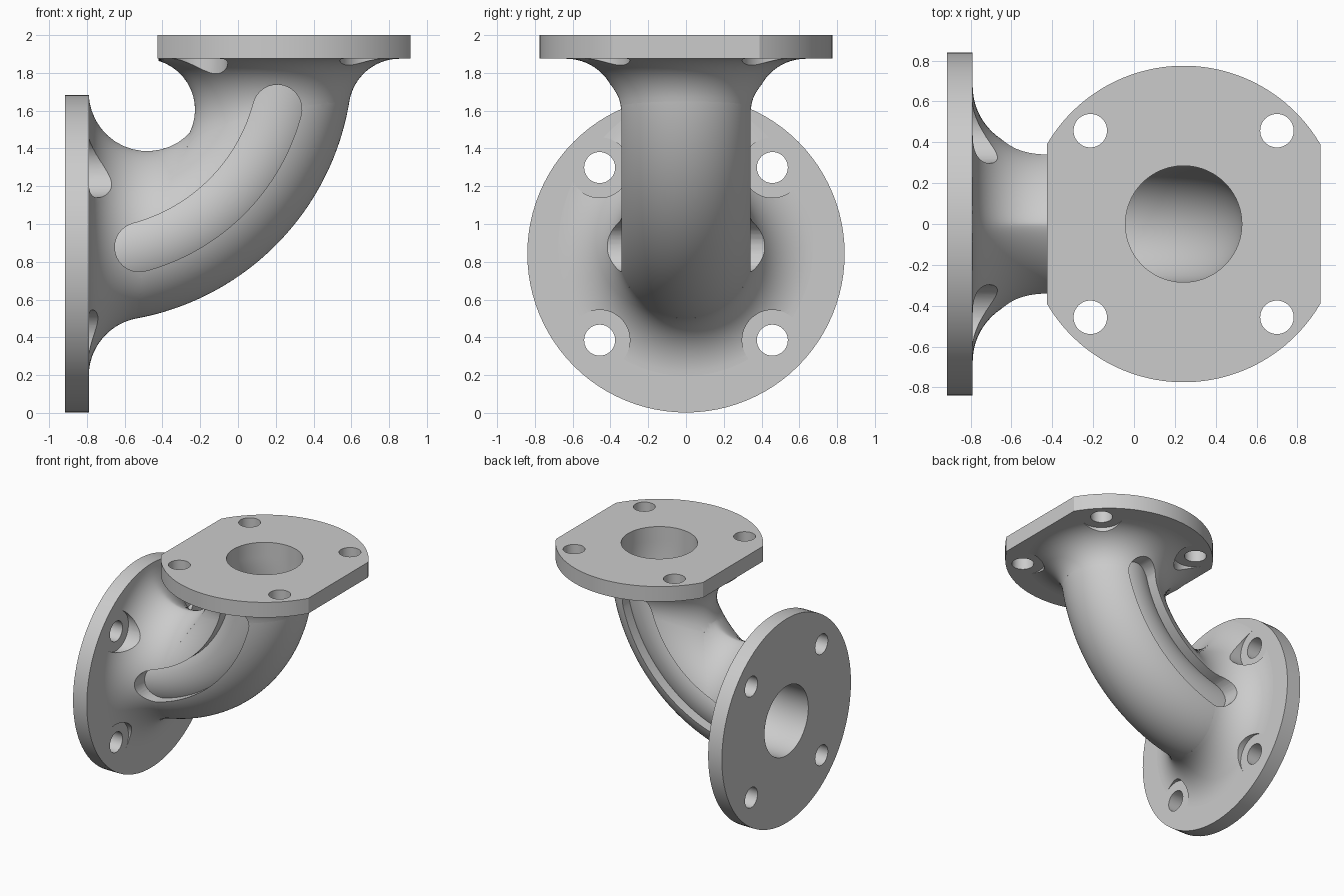
import bpy, bmesh
from math import pi, sin, cos, asin, sqrt, radians
from mathutils import Vector

if "Cube" in bpy.data.objects:
    bpy.data.objects.remove(bpy.data.objects["Cube"])

CX, CZ = -0.79, 1.875        # bend centre, where both flange faces meet
BEND, TUBE, BORE = 1.033, 0.365, 0.285
THICK, BURY, BOLT = 0.125, 0.02, 0.457
SEG = 96

grey = bpy.data.materials.new("cast_grey")
grey.use_nodes = True
grey.diffuse_color = (0.6, 0.6, 0.6, 1)
grey.node_tree.nodes["Principled BSDF"].inputs["Base Color"].default_value = (0.6, 0.6, 0.6, 1)


def side(u, w, y):
    """u = distance from the side flange face, w = distance below the bend centre."""
    return Vector((CX + u, y, CZ - w))


def top(u, w, y):
    """Same frame, swapped for the top flange."""
    return Vector((CX + w, y, CZ - u))


def finish(bm, name):
    bmesh.ops.recalc_face_normals(bm, faces=bm.faces)
    mesh = bpy.data.meshes.new(name)
    bm.to_mesh(mesh)
    bm.free()
    mesh.materials.append(grey)
    ob = bpy.data.objects.new(name, mesh)
    bpy.context.collection.objects.link(ob)
    return ob


def loft(bm, rings, tip=None):
    """Skin closed rings; cap the ends, the last one to a tip if given."""
    rings = [[bm.verts.new(p) for p in ring] for ring in rings]
    n = len(rings[0])
    for a, b in zip(rings, rings[1:]):
        for i in range(n):
            j = (i + 1) % n
            bm.faces.new((a[i], a[j], b[j], b[i]))
    bm.faces.new(rings[0])
    if tip is None:
        bm.faces.new(rings[-1])
    else:
        t = bm.verts.new(tip)
        for i in range(n):
            bm.faces.new((rings[-1][i], rings[-1][(i + 1) % n], t))


def circle(frame, u, w0, y0, r, n=48):
    return [frame(u, w0 + r * cos(2 * pi * i / n), y0 + r * sin(2 * pi * i / n)) for i in range(n)]


def bent_tube(name, r, extend):
    """Quarter bend with straight ends running past both flange faces."""
    rings = [circle(side, -extend, BEND, 0, r, SEG)]
    for k in range(61):
        a = k / 60 * pi / 2
        ring = []
        for i in range(SEG):
            p = 2 * pi * i / SEG
            rho = BEND + r * cos(p)
            ring.append(side(rho * sin(a), rho * cos(a), r * sin(p)))
        rings.append(ring)
    rings.append(circle(top, -extend, BEND, 0, r, SEG))
    bm = bmesh.new()
    loft(bm, rings)
    return finish(bm, name)


def fillet(name, frame, f, limit):
    """Rolling-ball blend of radius f between a flange face and the bent tube."""
    steps = 16
    rings = [[] for _ in range(steps + 3)]
    for i in range(SEG):
        p = 2 * pi * i / SEG
        rho = BEND + (TUBE + f) * cos(p)
        a = asin(f / rho)

        def on_tube(r):
            d = BEND + r * cos(p)
            return Vector((d * sin(a), d * cos(a), r * sin(p)))

        ball = on_tube(TUBE + f)
        start, end = Vector((-1, 0, 0)), (on_tube(TUBE) - ball).normalized()
        line = [ball + f * start.slerp(end, k / steps) for k in range(steps + 1)]
        line.insert(0, Vector((-BURY, line[0].y, line[0].z)))
        line.append(on_tube(TUBE - 0.02))
        for ring, q in zip(rings, line):
            ring.append(frame(*limit(q)))
    bm = bmesh.new()
    loft(bm, rings, frame(BEND * sin(0.5), BEND * cos(0.5), 0))
    return finish(bm, name)


def inside_disc(q):
    d = sqrt((q.y - BEND) ** 2 + q.z ** 2)
    s = min(1, 0.835 / d)
    return q.x, BEND + (q.y - BEND) * s, q.z * s


def inside_flat(q):
    return q.x, max(q.y, -0.42 - CX), q.z


def rods(name, r, u0, u1, frames=(side, top)):
    """Bolt-circle cylinders on the given flange frames."""
    bm = bmesh.new()
    for frame in frames:
        for sw in (-1, 1):
            for sy in (-1, 1):
                loft(bm, [circle(frame, u, BEND + sw * BOLT, sy * BOLT, r) for u in (u0, u1)])
    return finish(bm, name)


def boolean(ob, tool, op, keep=False):
    m = ob.modifiers.new(op, 'BOOLEAN')
    m.operation, m.solver, m.object = op, 'EXACT', tool
    bpy.context.view_layer.objects.active = ob
    bpy.ops.object.modifier_apply(modifier=m.name)
    if not keep:
        bpy.data.objects.remove(tool)


# Elbow body with its blends
elbow = bent_tube("elbow_pipe", TUBE, BURY)
boolean(elbow, fillet("side_blend", side, 0.31, inside_disc), 'UNION')
boolean(elbow, fillet("top_blend", top, 0.27, inside_flat), 'UNION')

# Clearance pockets around the bolts
boolean(elbow, rods("bolt_pockets", 0.16, -0.05, 0.2), 'DIFFERENCE')

# Curved slot through both walls
HALF, A0, A1 = 0.13, radians(15), radians(75)
outline = []
for k in range(41):
    a = A0 + (A1 - A0) * k / 40
    outline.append(((BEND + HALF) * sin(a), (BEND + HALF) * cos(a)))
for a, turn in ((A1, 1), (A0, -1)):
    c = (BEND * sin(a), BEND * cos(a))
    for k in range(1, 16):
        t = a + k / 16 * pi + (0 if turn > 0 else pi)
        outline.append((c[0] + HALF * sin(t), c[1] + HALF * cos(t)))
    if turn > 0:
        for k in range(41):
            b = A1 + (A0 - A1) * k / 40
            outline.append(((BEND - HALF) * sin(b), (BEND - HALF) * cos(b)))
bm = bmesh.new()
loft(bm, [[side(u, w, y) for u, w in outline] for y in (-1, 1)])
boolean(elbow, finish(bm, "slot_cutter"), 'DIFFERENCE')

# Round flange on the side, and top flange with two flats
bm = bmesh.new()
loft(bm, [circle(side, u, BEND, 0, 0.84, SEG) for u in (-THICK, 0)])
side_flange = finish(bm, "side_flange")

RT, FLAT = 0.775, 0.67
edge = asin(FLAT / RT)
arc = [(RT * sin(-edge + 2 * edge * k / 48), RT * cos(-edge + 2 * edge * k / 48)) for k in range(49)]
arc += [(-w, -y) for w, y in arc]
bm = bmesh.new()
loft(bm, [[top(u, BEND + w, y) for w, y in arc] for u in (-THICK, 0)])
top_flange = finish(bm, "top_flange")

# Bolt holes and the bore
bore = bent_tube("bore_cutter", BORE, 0.2)
holes = rods("bolt_hole_cutter", 0.082, -0.2, 0.05)
for flange in (side_flange, top_flange):
    boolean(flange, holes, 'DIFFERENCE', keep=True)
for part in (elbow, side_flange, top_flange):
    boolean(part, bore, 'DIFFERENCE', keep=True)
for tool in (bore, holes):
    bpy.data.objects.remove(tool)

# Smooth surfaces with crisp edges
for part in (elbow, side_flange, top_flange):
    bpy.ops.object.select_all(action='DESELECT')
    part.select_set(True)
    bpy.context.view_layer.objects.active = part
    bpy.ops.object.shade_smooth_by_angle(angle=radians(25))
